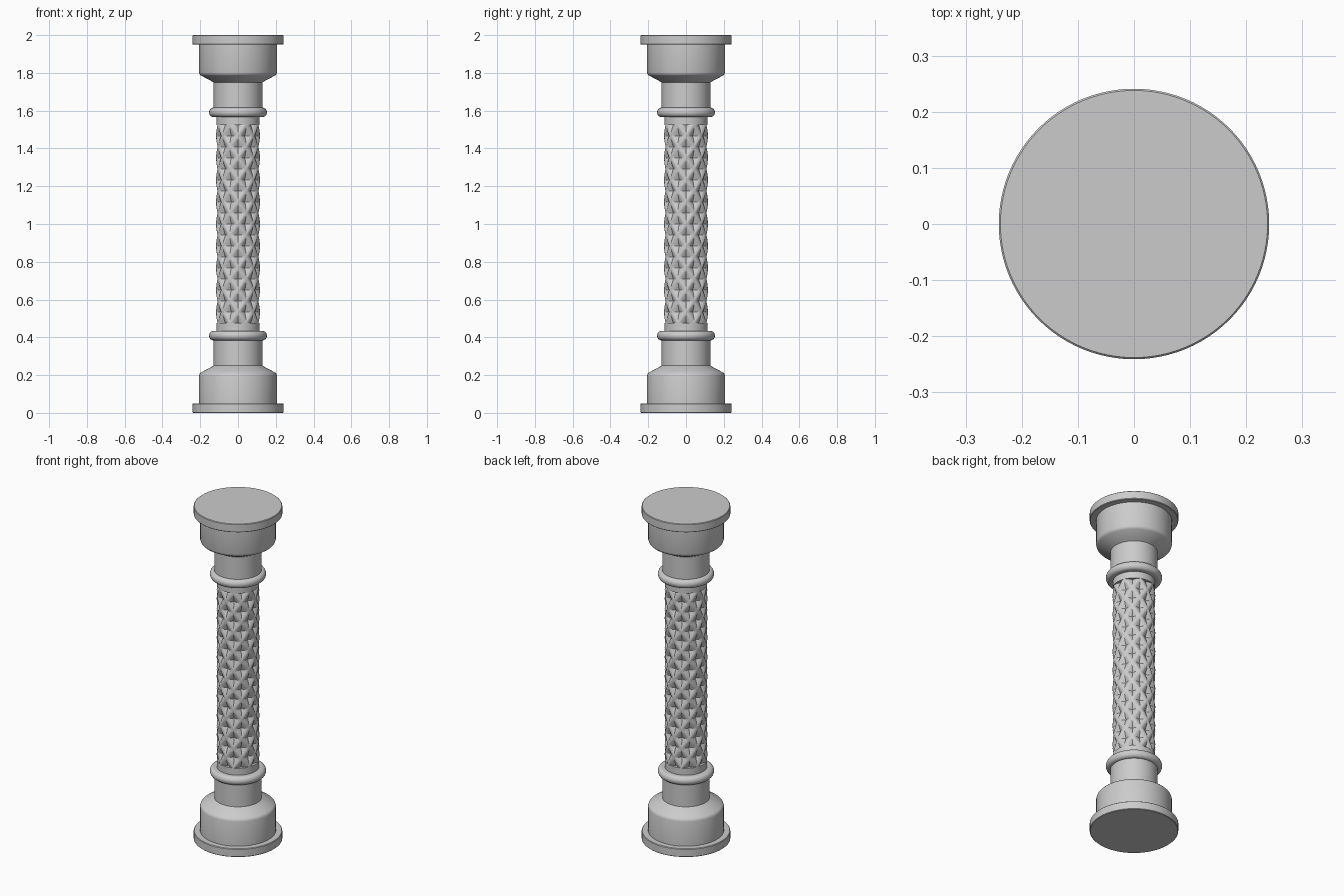
import bpy, bmesh, math

if "Cube" in bpy.data.objects:
    bpy.data.objects.remove(bpy.data.objects["Cube"])


def make_object(name, bm, angle=30):
    bmesh.ops.remove_doubles(bm, verts=bm.verts, dist=1e-5)
    bmesh.ops.recalc_face_normals(bm, faces=bm.faces)
    mesh = bpy.data.meshes.new(name)
    bm.to_mesh(mesh)
    bm.free()
    obj = bpy.data.objects.new(name, mesh)
    bpy.context.collection.objects.link(obj)
    bpy.ops.object.select_all(action='DESELECT')
    bpy.context.view_layer.objects.active = obj
    obj.select_set(True)
    bpy.ops.object.shade_smooth_by_angle(angle=math.radians(angle))
    return obj


def lathe(name, profile, steps=96):
    bm = bmesh.new()
    verts = [bm.verts.new((r, 0, z)) for r, z in profile]
    edges = [bm.edges.new(p) for p in zip(verts, verts[1:])]
    bmesh.ops.spin(bm, geom=verts + edges, cent=(0, 0, 0), axis=(0, 0, 1),
                   angle=math.tau, steps=steps, use_merge=True)
    return make_object(name, bm)


# Turned end: plinth, drum with rounded shoulder, neck, rounded ring, collar
ring = [(0.13 + 0.023 * math.cos(math.radians(a)), 0.409 + 0.025 * math.sin(math.radians(a)))
        for a in range(-90, 91, 15)]
profile = [(0, 0), (0.238, 0), (0.241, 0.003), (0.241, 0.047), (0.238, 0.05),
           (0.206, 0.05), (0.206, 0.197), (0.203, 0.207), (0.196, 0.214),
           (0.143, 0.242), (0.129, 0.25), (0.129, 0.384)] + ring + [
           (0.115, 0.434), (0.115, 0.475), (0, 0.475)]
lathe("base", profile)
lathe("capital", [(r, 2 - z) for r, z in profile])

# Carved shaft: crossing diagonal ridges with creased pits between them
AROUND, ROWS, SUB = 8, 9, 12
Z0, Z1, RADIUS, DEPTH = 0.475, 1.525, 0.116, 0.021


def to_ridge(t):
    return abs(t - round(t))


bm = bmesh.new()
cols, rows = AROUND * SUB, ROWS * SUB
grid = []
for j in range(rows + 1):
    v = j / SUB - ROWS / 2
    line = []
    for i in range(cols):
        u = i / SUB
        d = 2 * min(to_ridge(u + v), to_ridge(u - v))
        r = RADIUS - DEPTH * d ** 1.3
        a = math.tau * i / cols
        line.append(bm.verts.new((r * math.cos(a), r * math.sin(a),
                                  Z0 + (Z1 - Z0) * j / rows)))
    grid.append(line)
for j in range(rows):
    for i in range(cols):
        k = (i + 1) % cols
        bm.faces.new((grid[j][i], grid[j][k], grid[j + 1][k], grid[j + 1][i]))
make_object("carved_shaft", bm)
